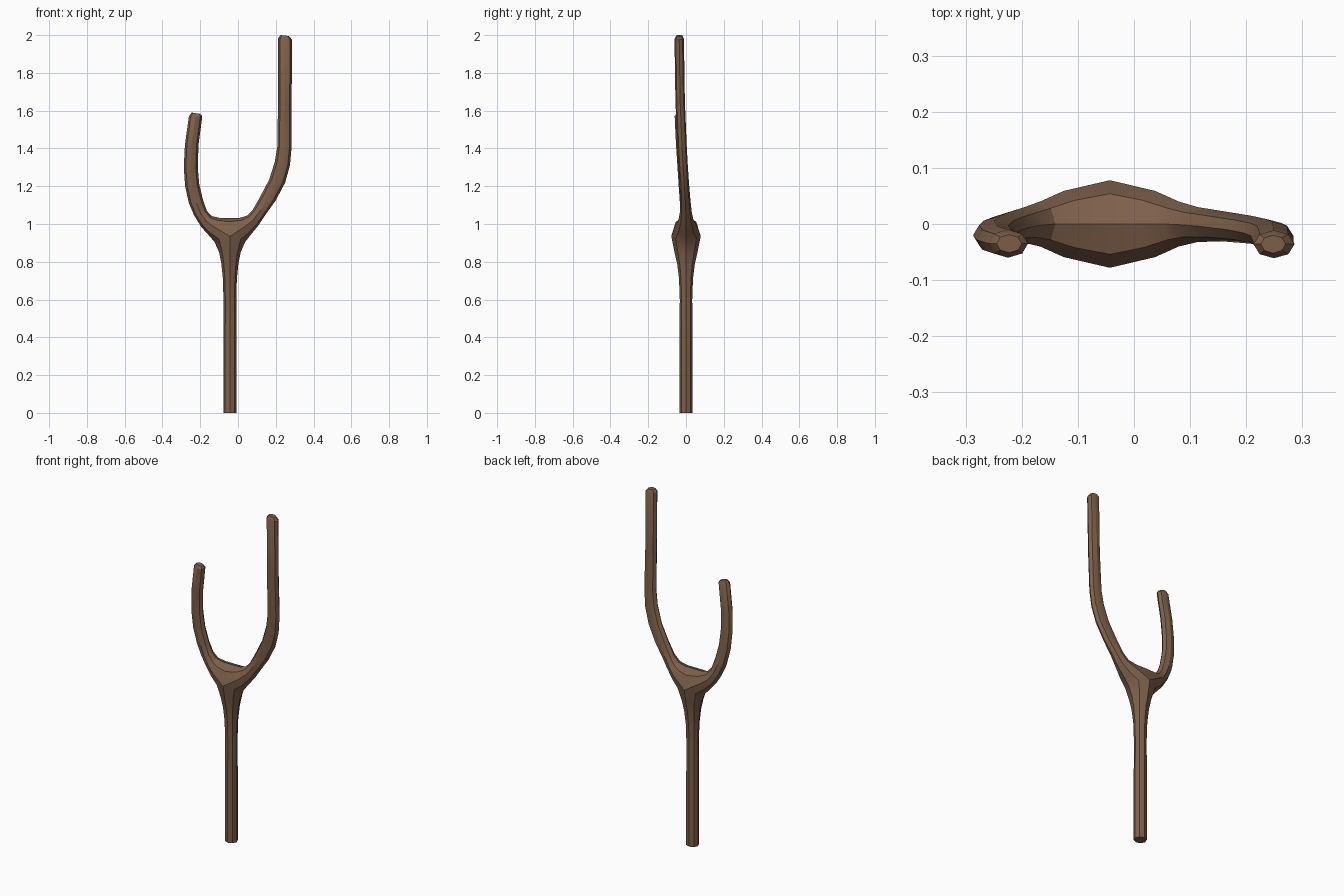
import bpy, bmesh, math

CX = -0.043   # trunk axis
N = 8         # sides of every section

bm = bmesh.new()


def bridge(a, b):
    for i in range(len(a)):
        j = (i + 1) % len(a)
        bm.faces.new((a[i], a[j], b[j], b[i]))


def trunk_ring(z, rx, ry, lift=0.0):
    # lift raises the front and back points above the side points
    ring = []
    for k in range(N):
        a = k * math.tau / N
        c, s = math.cos(a), math.sin(a)
        ring.append(bm.verts.new((CX + rx * s, ry * c, z + lift * c * c)))
    return ring


def arm_ring(ox, oz, ix, iz, y, ry):
    # section spanned between an outer and an inner outline point
    ring = []
    for k in range(N):
        a = k * math.tau / N
        t = 0.5 + 0.5 * math.sin(a)
        ring.append(bm.verts.new((ix + (ox - ix) * t, y + ry * math.cos(a),
                                  iz + (oz - iz) * t)))
    return ring


# trunk, flaring towards the fork
trunk = [trunk_ring(*r) for r in (
    (0.0, 0.035, 0.034), (0.4, 0.035, 0.034), (0.6, 0.034, 0.033),
    (0.71, 0.037, 0.037), (0.79, 0.045, 0.047), (0.85, 0.057, 0.061),
    (0.905, 0.081, 0.078, 0.03))]
bm.faces.new(trunk[0])
for a, b in zip(trunk, trunk[1:]):
    bridge(a, b)
top = trunk[-1]

# arch across the crotch, shared by both arms
arch = [bm.verts.new((CX, y, z)) for y, z in
        ((-0.054, 1.012), (0, 1.033), (0.054, 1.012))]

# arm outlines: outer x, z, inner x, z, centre y, half depth
right_arm = (
    (0.065, 0.94, 0.01, 1.033, 0.0, 0.059),
    (0.11, 0.995, 0.05, 1.045, 0.0, 0.040),
    (0.15, 1.055, 0.078, 1.075, -0.001, 0.031),
    (0.20, 1.125, 0.115, 1.14, -0.004, 0.027),
    (0.25, 1.22, 0.165, 1.235, -0.010, 0.025),
    (0.275, 1.31, 0.195, 1.33, -0.016, 0.025),
    (0.284, 1.41, 0.208, 1.41, -0.021, 0.025),
    (0.284, 1.65, 0.212, 1.65, -0.031, 0.025),
    (0.286, 1.975, 0.213, 1.985, -0.036, 0.025),
    (0.270, 1.995, 0.226, 2.0, -0.036, 0.016))
left_arm = (
    (-0.15, 0.935, -0.10, 1.033, 0.0, 0.059),
    (-0.195, 0.985, -0.14, 1.042, 0.0, 0.040),
    (-0.232, 1.045, -0.165, 1.07, -0.002, 0.031),
    (-0.26, 1.11, -0.186, 1.13, -0.006, 0.027),
    (-0.28, 1.20, -0.205, 1.21, -0.013, 0.026),
    (-0.287, 1.30, -0.213, 1.30, -0.020, 0.025),
    (-0.281, 1.42, -0.209, 1.42, -0.028, 0.025),
    (-0.260, 1.57, -0.189, 1.57, -0.035, 0.025),
    (-0.245, 1.59, -0.200, 1.583, -0.035, 0.016))

for order, rows in (((0, 1, 2, 3, 4), right_arm), ((0, 7, 6, 5, 4), left_arm)):
    prev = [top[i] for i in order] + arch
    for row in rows:
        ring = arm_ring(*row)
        bridge(prev, ring)
        prev = ring
    bm.faces.new(prev)

bmesh.ops.recalc_face_normals(bm, faces=bm.faces)
mesh = bpy.data.meshes.new("forked_branch")
bm.to_mesh(mesh)
bm.free()

# brown wood
mat = bpy.data.materials.new("brown wood")
mat.diffuse_color = (0.21, 0.118, 0.07, 1)
mesh.materials.append(mat)

obj = bpy.data.objects.new("forked_branch", mesh)
bpy.context.collection.objects.link(obj)
bpy.context.view_layer.objects.active = obj
obj.select_set(True)
bpy.ops.object.shade_smooth_by_angle(angle=math.radians(30))
